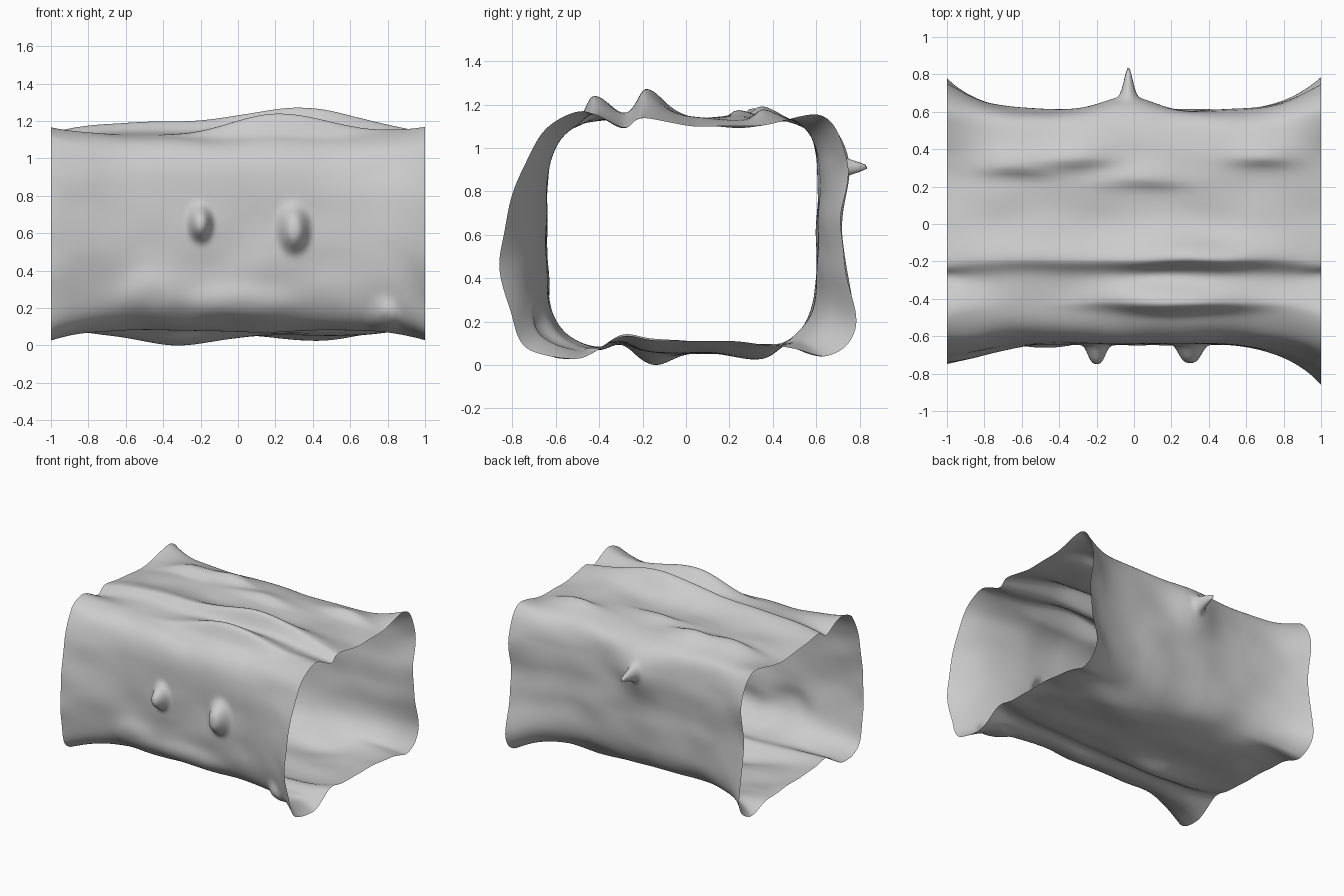
import bpy, bmesh, math
from mathutils import Vector, noise

if "Cube" in bpy.data.objects:
    bpy.data.objects.remove(bpy.data.objects["Cube"])

# Flared rim outline (y, z); the waist is a rounded box given by rule
RIM = [(.1, .13), (.45, .10), (.65, .06), (.78, .2), (.715, .62), (.745, .95), (.62, 1.16), (.35, 1.12),
       (.05, 1.12), (-.19, 1.15), (-.29, 1.11), (-.49, 1.19), (-.65, 1.09), (-.78, .85), (-.855, .5),
       (-.81, .25), (-.72, .09), (-.50, .04), (-.30, .15), (-.15, .13)]
CENTRE = Vector((-.0175, .6125))
HALF_Y, HALF_Z = .625, .5425

# Swellings: two surface coordinates, two spreads, height
TOP = [(.25, -.42, .26, .07, .11), (.28, -.19, .28, .09, .08), (0, -.19, 9, .09, .05),
       (-.65, .30, .15, .07, .05), (-.30, .35, .14, .07, .05), (.05, .23, .16, .06, .03),
       (.72, .35, .14, .07, .05)]
BOTTOM = [(-.3, -.15, .18, .07, .06), (.42, .35, .2, .08, .04), (0, -.3, 9, .05, -.04)]
FRONT = [(-.20, .67, .038, .055, .10), (.30, .64, .05, .075, .10), (-.45, .27, .12, .09, .03),
         (.02, .23, .19, .07, .03), (.78, .15, .05, .07, .05)]
BACK = [(-.03, .93, .022, .03, .16), (-.03, .92, .13, .12, .08)]


def smooth_loop(points, sub=14):
    """Closed Catmull-Rom curve through the points."""
    p = [Vector(q) for q in points]
    n, out = len(p), []
    for i in range(n):
        a, b, c, d = p[i - 1], p[i], p[(i + 1) % n], p[(i + 2) % n]
        for k in range(sub):
            t = k / sub
            out.append(.5 * (2 * b + (c - a) * t + (2 * a - 5 * b + 4 * c - d) * t * t
                             + (3 * b - a - 3 * c + d) * t ** 3))
    return out


def waist(p):
    """Point of the rounded box in the same direction as p; softer below and at the front."""
    d = p - CENTRE
    power = 4 if d.y < 0 else (7 if d.x > 0 else 5)
    r = (abs(d.x / HALF_Y) ** power + abs(d.y / HALF_Z) ** power) ** (1 / power)
    return CENTRE + d / r


def swell(bumps, u, v, steep=1, blunt=1):
    """Sum of bumps; steep narrows the low-v side, blunt flattens the tips."""
    total = 0
    for cu, cv, su, sv, h in bumps:
        dv = (v - cv) / (sv * steep if v < cv else sv)
        e = (((u - cu) / su) ** 2 + dv ** 2) / 2
        total += h * math.exp(-e ** blunt)
    return total


def deform(co, mid_weight):
    x, y, z = co
    out = Vector(co)
    if z > .9:
        out.z += swell(TOP, x, y, steep=.45) * mid_weight
    if z < .3:
        out.z -= swell(BOTTOM, x, y) * mid_weight
    if y < -.4:
        out.y -= swell(FRONT, x, z, blunt=1.6)
    if y > .4:
        out.y += swell(BACK, x, z)
    wobble = noise.noise_vector(Vector((x * 3, y * 5, z * 5))) * .014
    wobble.x = 0
    return out + wobble


# Open, crumpled sleeve lofted along x
rim = smooth_loop(RIM)
mid = [waist(p) for p in rim]
STEPS, n = 180, len(rim)
bm = bmesh.new()
rings = []
for s in range(STEPS + 1):
    x = -1 + 2 * s / STEPS
    w = max(0, (abs(x) - .35) / .65) ** 3
    ring = []
    for m, r in zip(mid, rim):
        p = m.lerp(r, w)
        if x < 0 and p.x < -.6:      # left end flares less at the front
            p.x = -.6 + (p.x + .6) * (1 - .4 * w)
        ring.append(bm.verts.new(deform((x, p.x, p.y), 1 - w)))
    rings.append(ring)
for a, b in zip(rings, rings[1:]):
    for j in range(n):
        k = (j + 1) % n
        bm.faces.new((a[j], b[j], b[k], a[k]))

# Outside faces outward: test on the floor, which should look down
bm.normal_update()
bm.faces.ensure_lookup_table()
if bm.faces[STEPS // 2 * n].normal.z > 0:
    bmesh.ops.reverse_faces(bm, faces=bm.faces)

# Rest the lowest lump on the ground
low = min(v.co.z for v in bm.verts)
bmesh.ops.translate(bm, verts=bm.verts, vec=(0, 0, -low))
mesh = bpy.data.meshes.new("crumpled_sleeve")
bm.to_mesh(mesh)
bm.free()
mesh.shade_smooth()
sleeve = bpy.data.objects.new("crumpled_sleeve", mesh)
bpy.context.collection.objects.link(sleeve)
